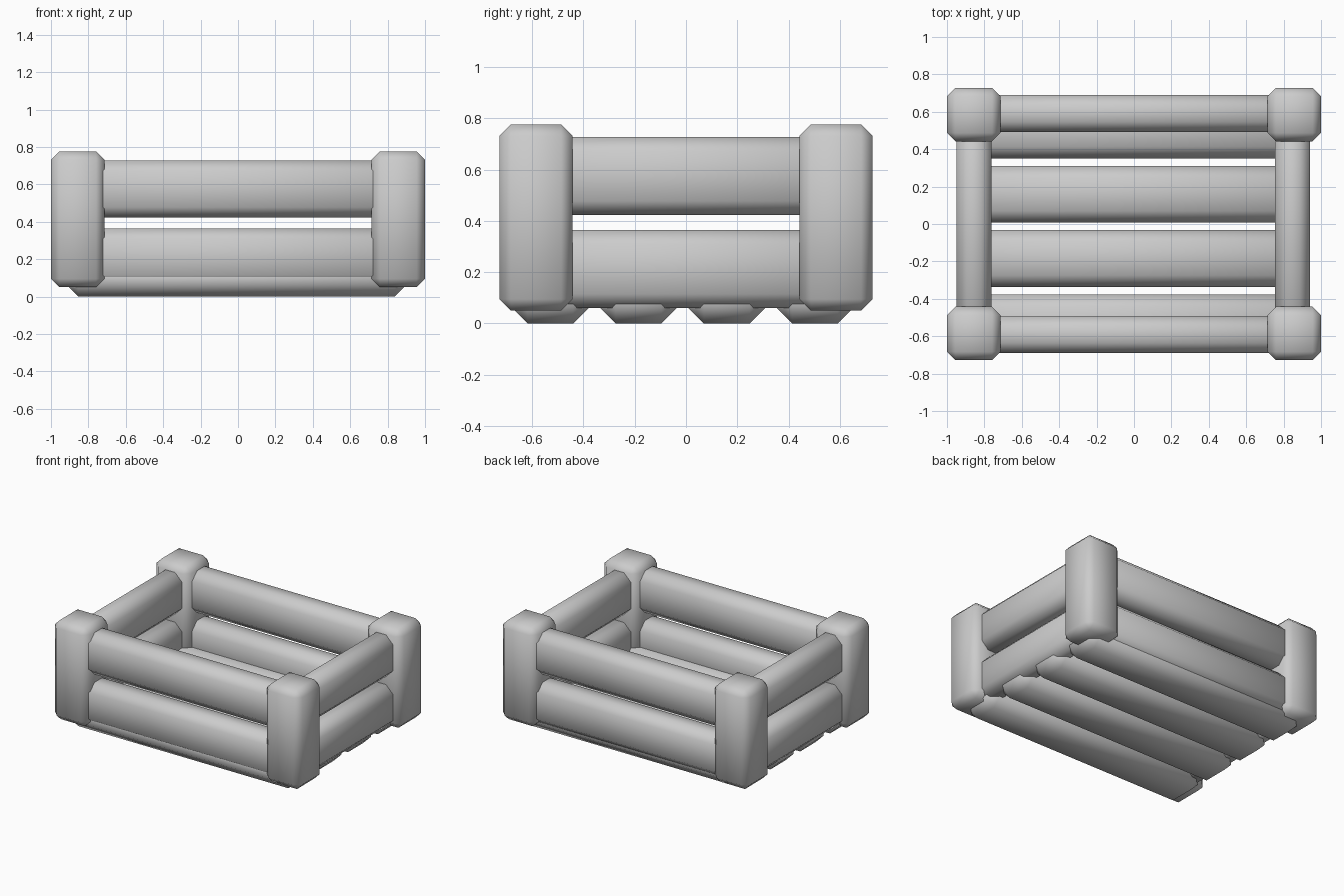
import bpy
import math

cube = bpy.data.objects.get("Cube")
if cube:
    bpy.data.objects.remove(cube, do_unlink=True)

grey = bpy.data.materials.new("plain_grey")
grey.use_nodes = True
colour = (0.6, 0.6, 0.6, 1)
grey.diffuse_color = colour
grey.node_tree.nodes["Principled BSDF"].inputs["Base Color"].default_value = colour


def beam(name, centre, size, chamfer):
    """Chamfered, smooth-shaded timber."""
    bpy.ops.mesh.primitive_cube_add(size=1, location=centre)
    ob = bpy.context.object
    ob.name = name
    ob.scale = size
    bpy.ops.object.transform_apply(location=False, rotation=False, scale=True)
    bevel = ob.modifiers.new("chamfer", "BEVEL")
    bevel.width = chamfer
    bevel.segments = 1
    bpy.ops.object.modifier_apply(modifier=bevel.name)
    bpy.ops.object.shade_smooth_by_angle(angle=math.radians(60))
    ob.data.materials.append(grey)


# Corner posts
for side, sx in (("left", 1), ("right", -1)):
    for end, sy in (("front", -1), ("back", 1)):
        beam(f"{end}_{side}_post", (sx * 0.857, sy * 0.585, 0.413),
             (0.286, 0.286, 0.726), 0.045)

# Two tiers of wall rails, ends buried in the posts
for tier, z in (("lower", 0.212), ("upper", 0.575)):
    for end, sy in (("front", -1), ("back", 1)):
        beam(f"{tier}_{end}_rail", (-0.004, sy * 0.591, z), (1.72, 0.2, 0.304), 0.055)
    for side, sx in (("left", 1), ("right", -1)):
        beam(f"{tier}_{side}_rail", (sx * 0.852 - 0.004, 0, z), (0.186, 1.2, 0.304), 0.055)

# Floor slats
for i in range(4):
    beam(f"floor_slat_{i + 1}", (-0.008, -0.529 + i * 0.344, 0.095),
         (1.82, 0.304, 0.19), 0.063)
